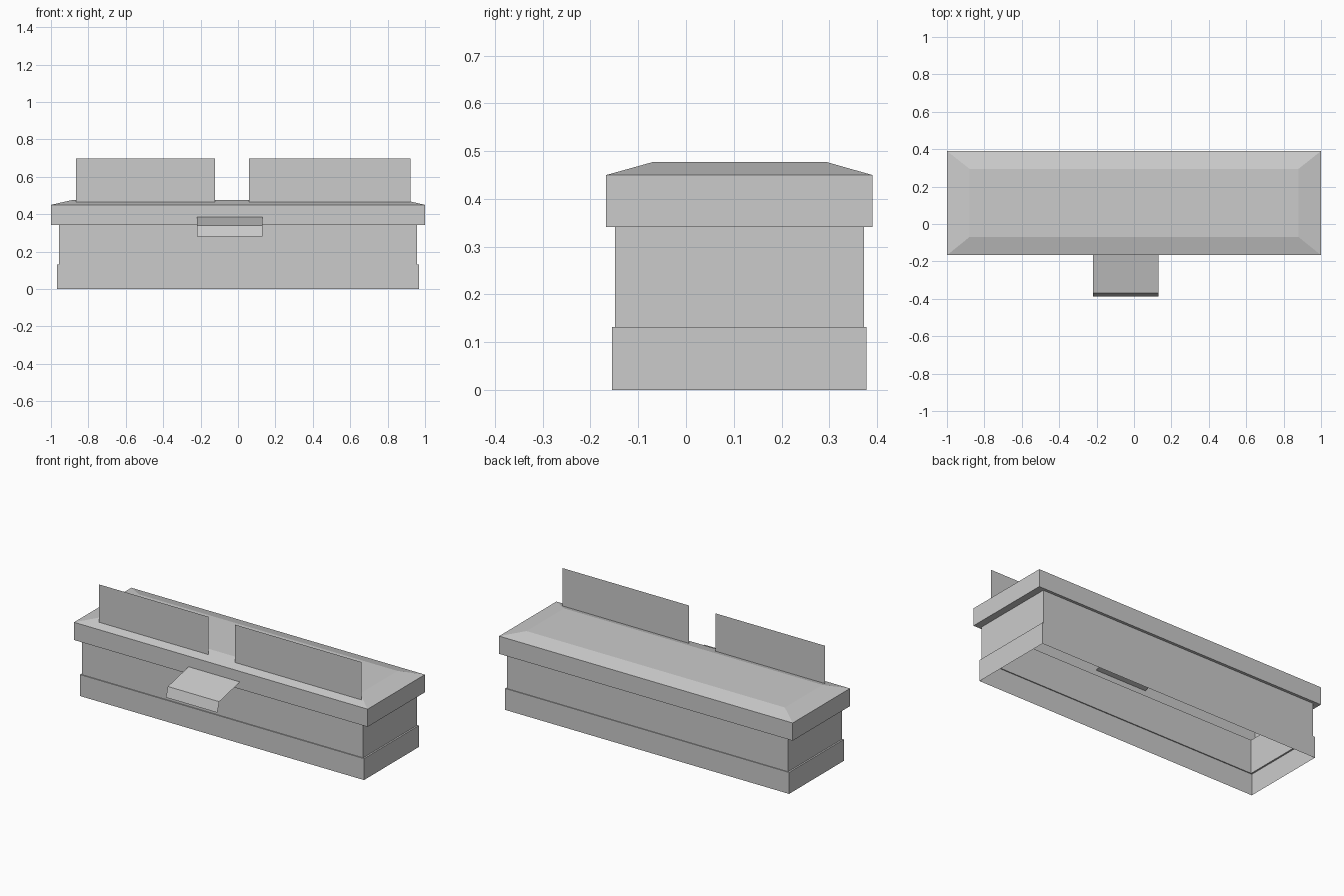
import bpy

if "Cube" in bpy.data.objects:
    bpy.data.objects.remove(bpy.data.objects["Cube"])


def make(name, verts, faces):
    me = bpy.data.meshes.new(name)
    me.from_pydata(verts, [], faces)
    me.update()
    ob = bpy.data.objects.new(name, me)
    bpy.context.collection.objects.link(ob)
    return ob


def shell(name, rings, cap=False):
    """Stack rectangular rings (half_x, y_front, y_back, z) into an open-bottomed shell."""
    verts, faces = [], []
    for hx, y0, y1, z in rings:
        verts += [(-hx, y0, z), (hx, y0, z), (hx, y1, z), (-hx, y1, z)]
    for r in range(len(rings) - 1):
        for i in range(4):
            a, b = r * 4 + i, r * 4 + (i + 1) % 4
            faces.append((a, b, b + 4, a + 4))
    if cap:
        n = len(verts)
        faces.append((n - 4, n - 3, n - 2, n - 1))
    return make(name, verts, faces)


def strip(name, x0, x1, profile):
    """Sweep a (y, z) profile along x as a thin sheet."""
    verts = [(x, y, z) for y, z in profile for x in (x0, x1)]
    faces = [(2 * i, 2 * i + 1, 2 * i + 3, 2 * i + 2) for i in range(len(profile) - 1)]
    return make(name, verts, faces)


# Hollow building: plinth, ledge, walls, overhang, fascia and hipped roof edge
plinth = (0.967, -0.155, 0.378)
wall = (0.957, -0.149, 0.373)
eave = (1.0, -0.167, 0.39)
shell("building_shell", [
    (*plinth, 0.0), (*plinth, 0.132),
    (*wall, 0.132), (*wall, 0.341),
    (*eave, 0.341), (*eave, 0.45),
    (0.88, -0.07, 0.295, 0.477),
], cap=True)

# Entrance awning: sloped sheet with a front flap
strip("awning", -0.22, 0.13, [(-0.387, 0.28), (-0.368, 0.34), (-0.135, 0.392)])

# Thin sign boards standing on the front roof slope
for name, x0, x1 in (("left_board", -0.867, -0.122), ("right_board", 0.06, 0.922)):
    strip(name, x0, x1, [(-0.113, 0.464), (-0.113, 0.698)])
